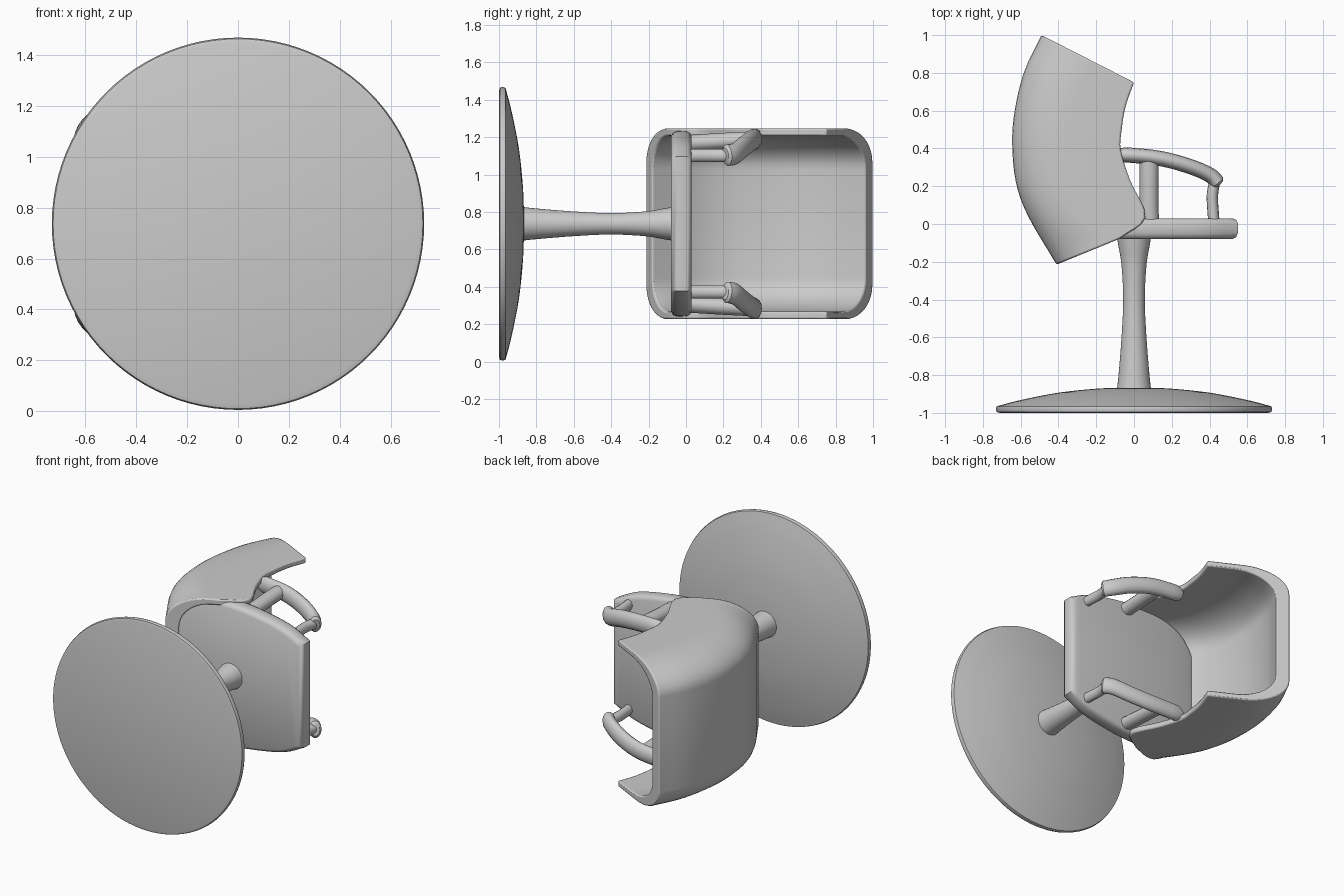
import bpy, bmesh, math
from mathutils import Vector

if "Cube" in bpy.data.objects:
    bpy.data.objects.remove(bpy.data.objects["Cube"])

CZ = 0.737  # height of the symmetry plane and pedestal axis

grey = bpy.data.materials.new("grey")
grey.diffuse_color = (0.6, 0.6, 0.6, 1)
grey.use_nodes = True
grey.node_tree.nodes["Principled BSDF"].inputs["Base Color"].default_value = grey.diffuse_color


def smooth_path(pts, n):
    """Catmull-Rom resampling with n steps per span."""
    p = [Vector(q) for q in pts]
    p = [2 * p[0] - p[1]] + p + [2 * p[-1] - p[-2]]
    out = []
    for i in range(1, len(p) - 2):
        a, b, c, d = p[i - 1:i + 3]
        for k in range(n):
            t = k / n
            out.append(0.5 * (2 * b + (c - a) * t + (2 * a - 5 * b + 4 * c - d) * t * t
                              + (3 * b - a - 3 * c + d) * t ** 3))
    return out + [p[-2]]


def make(name, verts, faces, angle=40):
    me = bpy.data.meshes.new(name)
    me.from_pydata([tuple(v) for v in verts], [], faces)
    bm = bmesh.new()
    bm.from_mesh(me)
    bmesh.ops.remove_doubles(bm, verts=bm.verts, dist=1e-5)
    bmesh.ops.recalc_face_normals(bm, faces=bm.faces)
    bm.to_mesh(me)
    bm.free()
    me.materials.append(grey)
    ob = bpy.data.objects.new(name, me)
    bpy.context.collection.objects.link(ob)
    bpy.ops.object.select_all(action='DESELECT')
    ob.select_set(True)
    bpy.context.view_layer.objects.active = ob
    bpy.ops.object.shade_smooth_by_angle(angle=math.radians(angle))
    return ob


def skin(name, rings, strip_caps=False):
    """Closed skin over a list of equal rings, capped at both ends."""
    n = len(rings[0])
    verts = [v for r in rings for v in r]
    faces = [(i * n + j, i * n + (j + 1) % n, (i + 1) * n + (j + 1) % n, (i + 1) * n + j)
             for i in range(len(rings) - 1) for j in range(n)]
    for o in (0, len(verts) - n):
        if strip_caps:
            faces += [(o + j, o + j + 1, o + n - 2 - j, o + n - 1 - j) for j in range(n // 2 - 1)]
        else:
            faces.append(tuple(range(o, o + n)))
    return make(name, verts, faces)


def lathe(name, profile, n=64):
    """Turn (radius, y) pairs around the pedestal axis."""
    return skin(name, [[(r * math.cos(2 * math.pi * j / n), y,
                         CZ + r * math.sin(2 * math.pi * j / n)) for j in range(n)]
                       for r, y in profile])


def tube(name, pts, rz, rp, n=14):
    """Oval tube along a path: rz across the width, rp within the side plane."""
    rings = []
    for i, p in enumerate(pts):
        t = pts[min(i + 1, len(pts) - 1)] - pts[max(i - 1, 0)]
        side = Vector((-t.y, t.x, 0)).normalized()
        wide = t.normalized().cross(side).normalized()
        e = 0.7 if i in (0, len(pts) - 1) else 1.0
        rings.append([p + side * rp * e * math.cos(2 * math.pi * j / n)
                      + wide * rz * e * math.sin(2 * math.pi * j / n) for j in range(n)])
    return skin(name, rings)


# Domed round base
dome = smooth_path([(0.727, -0.965, 0), (0.6, -0.932, 0), (0.4, -0.893, 0),
                    (0.2, -0.872, 0), (0.05, -0.866, 0)], 4)
lathe("base", [(0.71, -1.0), (0.727, -0.995), (0.732, -0.98)] + [(p.x, p.y) for p in dome], 96)

# Waisted pedestal
stem = smooth_path([(0.092, -0.89, 0), (0.082, -0.8, 0), (0.066, -0.6, 0), (0.057, -0.4, 0),
                    (0.066, -0.22, 0), (0.082, -0.12, 0), (0.092, -0.06, 0)], 4)
lathe("pedestal", [(p.x, p.y) for p in stem], 32)

# Seat plate, tapering to the front and reaching into the shell at the back
half = smooth_path([(0.55, 0.36, 0), (0.4, 0.432, 0), (0.2, 0.475, 0), (0.0, 0.495, 0),
                    (-0.2, 0.485, 0), (-0.38, 0.42, 0), (-0.49, 0.29, 0)], 4)
outline = [(p.x, p.y) for p in half] + [(p.x, -p.y) for p in reversed(half)]
rings = []
for y, inset in [(-0.08, 0.03), (-0.07, 0.01), (-0.05, 0), (0.005, 0), (0.022, 0.01), (0.03, 0.03)]:
    rings.append([(x * (1 - inset * 1.8), y, CZ + z * (1 - inset * 1.8)) for x, z in outline])
skin("seat", rings)

# Wrap-around back shell: U-shaped rows from the top rim to the bottom rim
back = smooth_path([(-0.49, 1.0, 0), (-0.58, 0.81, 0), (-0.63, 0.61, 0), (-0.645, 0.43, 0),
                    (-0.625, 0.22, 0), (-0.56, 0.04, 0), (-0.41, -0.215, 0)], 4)
front = smooth_path([(0.0, 0.75, 0), (-0.045, 0.62, 0), (-0.065, 0.5, 0), (-0.07, 0.39, 0),
                     (-0.02, 0.23, 0), (0.06, 0.035, 0), (-0.08, -0.08, 0)], 4)


def u_half(depth, start, w, rz, rx, arc=10):
    """Half of a U section as (distance from the back, half width) pairs."""
    rx = min(rx, (depth - start) * 0.8)
    u = [(depth, w), ((depth + start + rx) / 2, w)]
    for k in range(arc + 1):
        a = math.pi / 2 * k / arc
        u.append((start + rx * (1 - math.sin(a)), w - rz * (1 - math.cos(a))))
    return u


rings = []
for b, f in zip(back, front):
    d = f - b
    depth = d.length
    d.normalize()
    outer = u_half(depth, 0.0, 0.51, 0.18, 0.31)
    inner = u_half(depth, 0.09, 0.47, 0.18, 0.28)
    outer += [(s, -w) for s, w in reversed(outer)]
    inner += [(s, -w) for s, w in reversed(inner)]
    rings.append([b + d * s + Vector((0, 0, CZ + w)) for s, w in outer + inner[::-1]])
shell = skin("back_shell", rings, strip_caps=True)
bev = shell.modifiers.new("soft_rim", 'BEVEL')
bev.width = 0.01
bev.segments = 2
bev.limit_method = 'ANGLE'
bev.angle_limit = math.radians(50)

# Armrests and their posts, one set per side
for side, s in (("upper", 1), ("lower", -1)):
    def path(pts, k=5):
        return smooth_path([(x, y, CZ + s * z) for x, y, z in pts], k)
    tube(side + "_armrest", path([(0.45, 0.21, 0.365), (0.4, 0.26, 0.375), (0.28, 0.31, 0.415),
                                  (0.12, 0.35, 0.445), (-0.09, 0.37, 0.455)]), 0.058, 0.04)
    tube(side + "_front_post", path([(0.425, 0.0, 0.365), (0.42, 0.05, 0.365),
                                     (0.415, 0.15, 0.365), (0.43, 0.24, 0.365)]), 0.036, 0.03)
    tube(side + "_rear_post", path([(0.085, 0.0, 0.43), (0.08, 0.08, 0.435),
                                    (0.08, 0.25, 0.445), (0.08, 0.36, 0.45)]), 0.045, 0.05)
